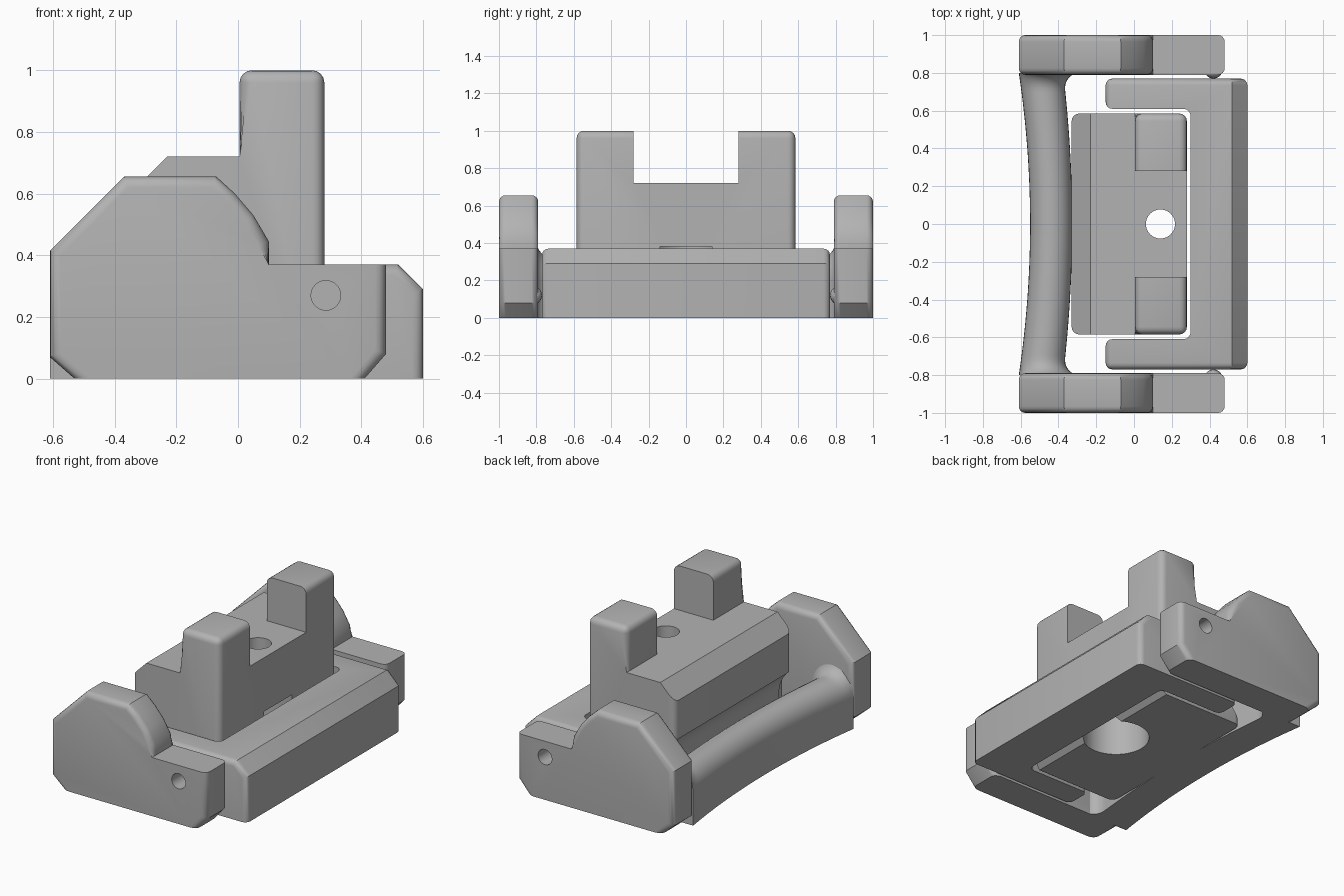
import bpy, bmesh, math
from mathutils import Matrix, Vector

cube = bpy.data.objects.get("Cube")
if cube:
    bpy.data.objects.remove(cube, do_unlink=True)

GREY = (0.45, 0.45, 0.45, 1)
grey = bpy.data.materials.new("plain grey")
grey.use_nodes = True
grey.diffuse_color = GREY
grey.node_tree.nodes["Principled BSDF"].inputs["Base Color"].default_value = GREY


def finish(bm, name):
    bmesh.ops.recalc_face_normals(bm, faces=bm.faces)
    mesh = bpy.data.meshes.new(name)
    bm.to_mesh(mesh)
    bm.free()
    ob = bpy.data.objects.new(name, mesh)
    bpy.context.collection.objects.link(ob)
    mesh.materials.append(grey)
    return ob


def smooth(ob):
    bpy.ops.object.select_all(action='DESELECT')
    ob.select_set(True)
    bpy.context.view_layer.objects.active = ob
    bpy.ops.object.shade_smooth_by_angle(angle=math.radians(35))


def prism(profile, lo, hi, axis):
    """Extrude a closed profile along y (XZ profile) or z (XY profile)."""
    bm = bmesh.new()
    place = (lambda p, d: (p[0], d, p[1])) if axis == 'Y' else (lambda p, d: (p[0], p[1], d))
    a = [bm.verts.new(place(p, lo)) for p in profile]
    b = [bm.verts.new(place(p, hi)) for p in profile]
    bm.faces.new(a)
    bm.faces.new(b[::-1])
    for i in range(len(a)):
        j = (i + 1) % len(a)
        bm.faces.new((a[i], a[j], b[j], b[i]))
    bmesh.ops.recalc_face_normals(bm, faces=bm.faces)
    return bm


def round_edges(bm, width, rule, segments=4, angle=40):
    """Bevel the sharp convex edges whose midpoint passes the rule."""
    picked = [e for e in bm.edges
              if e.calc_face_angle_signed(0) > math.radians(angle)
              and rule((e.verts[0].co + e.verts[1].co) / 2)]
    bmesh.ops.bevel(bm, geom=picked, offset=width, segments=segments,
                    profile=0.5, affect='EDGES', clamp_overlap=True)


def cylinder(name, centre, radius, length, axis):
    bm = bmesh.new()
    turn = Matrix.Rotation(math.pi / 2, 4, 'X') if axis == 'Y' else Matrix()
    bmesh.ops.create_cone(bm, cap_ends=True, segments=48, radius1=radius, radius2=radius,
                          depth=length, matrix=Matrix.Translation(centre) @ turn)
    return finish(bm, name)


def box(name, lo, hi):
    return finish(prism([(lo[0], lo[1]), (hi[0], lo[1]), (hi[0], hi[1]), (lo[0], hi[1])],
                        lo[2], hi[2], 'Z'), name)


def cut(ob, cutters):
    for c in cutters:
        c.hide_render = True
        mod = ob.modifiers.new("cut", 'BOOLEAN')
        mod.operation = 'DIFFERENCE'
        mod.solver = 'EXACT'
        mod.object = c
        bpy.context.view_layer.objects.active = ob
        bpy.ops.object.modifier_apply(modifier=mod.name)
        bpy.data.objects.remove(c, do_unlink=True)


# Side plates with a stepped, chamfered outline and a pivot hole
plate = [(-0.53, 0), (-0.61, 0.07), (-0.61, 0.415), (-0.37, 0.655), (-0.07, 0.655),
         (-0.01, 0.60), (0.05, 0.53), (0.10, 0.445), (0.10, 0.37),
         (0.48, 0.37), (0.48, 0.08), (0.41, 0)]
for side, name in ((1, "back_side_plate"), (-1, "front_side_plate")):
    lo, hi = sorted((side * 0.79, side * 1.0))
    bm = prism(plate, lo, hi, 'Y')
    round_edges(bm, 0.035, lambda m: m.z > 0.01 and not (abs(m.z - 0.37) < 0.01 and abs(m.y) != 0.895),
                angle=60)
    ob = finish(bm, name)
    cut(ob, [cylinder("pivot_cutter", (0.285, side * 0.93, 0.27), 0.048, 0.2, 'Y')])
    smooth(ob)
    # Small detent bump on the inner face
    bm = bmesh.new()
    bmesh.ops.create_uvsphere(bm, u_segments=20, v_segments=10, radius=0.05,
                              matrix=Matrix.Translation((0.42, side * 0.82, 0.12)))
    smooth(finish(bm, name.replace("side_plate", "detent_bump")))

# Curved handle bar that flares into both plates
bm = bmesh.new()
rings = []
FLARE, END, STEPS = 0.09, 0.80, 48
for i in range(STEPS + 1):
    y = -END * math.cos(math.pi * i / STEPS)
    bow = 0.06 * (1 - (y / END) ** 2)
    d = min(FLARE, max(0, abs(y) - (END - FLARE)))
    flare = FLARE - math.sqrt(FLARE ** 2 - d ** 2)
    outer, inner = -0.61 + bow, -0.375 + 0.8 * bow + flare
    mid, half = (outer + inner) / 2, (inner - outer) / 2
    pts = [(outer, 0.0)]
    for k in range(17):
        t = math.pi * (1 - k / 16)
        pts.append((mid + half * math.cos(t), 0.2 + (0.12 + flare) * math.sin(t)))
    pts.append((inner, 0.0))
    rings.append([bm.verts.new((x, y, z)) for x, z in pts])
for r, s in zip(rings, rings[1:]):
    for k in range(len(r)):
        j = (k + 1) % len(r)
        bm.faces.new((r[k], r[j], s[j], s[k]))
bm.faces.new(rings[0])
bm.faces.new(rings[-1])
smooth(finish(bm, "handle_bar"))

# U-shaped bracket with a chamfered back edge and filleted inner corners
inner = [(0.30 - 0.04 + 0.04 * math.sin(t), 0.61 - 0.04 + 0.04 * math.cos(t))
         for t in (k * math.pi / 12 for k in range(7))]
u_shape = [(0.60, -0.77), (0.60, 0.77), (-0.15, 0.77), (-0.15, 0.61)] + inner
u_shape += [(x, -y) for x, y in reversed(inner)] + [(-0.15, -0.61), (-0.15, -0.77)]
bm = prism(u_shape, 0, 0.37, 'Z')
round_edges(bm, 0.08, lambda m: m.x > 0.59 and m.z > 0.36, segments=1)
round_edges(bm, 0.035, lambda m: m.z > 0.01 and (abs(m.y) > 0.76 or m.x < -0.14))
smooth(finish(bm, "u_bracket"))

# Central block with two upright posts
block = [(-0.33, 0), (0.24, 0), (0.28, 0.04), (0.28, 1.0), (0.005, 1.0),
         (0.005, 0.72), (-0.23, 0.72), (-0.33, 0.62)]
bm = prism(block, -0.585, 0.585, 'Y')
round_edges(bm, 0.04, lambda m: m.z > 0.73 or (m.z > 0.05 and m.z < 0.6
                                               and (m.x > 0.27 or m.x < -0.32)))
ob = finish(bm, "post_block")
cut(ob, [box("post_gap_cutter", (-0.1, -0.28, 0.72), (0.5, 0.28, 1.2)),
         cylinder("bolt_hole_cutter", (0.14, 0, 0.4), 0.077, 1.2, 'Z'),
         cylinder("counterbore_cutter", (0.14, 0, 0.18), 0.197, 0.4, 'Z'),
         cylinder("bar_groove_cutter", (-0.44, 0, 0.21), 0.2, 1.6, 'Y')])
smooth(ob)
